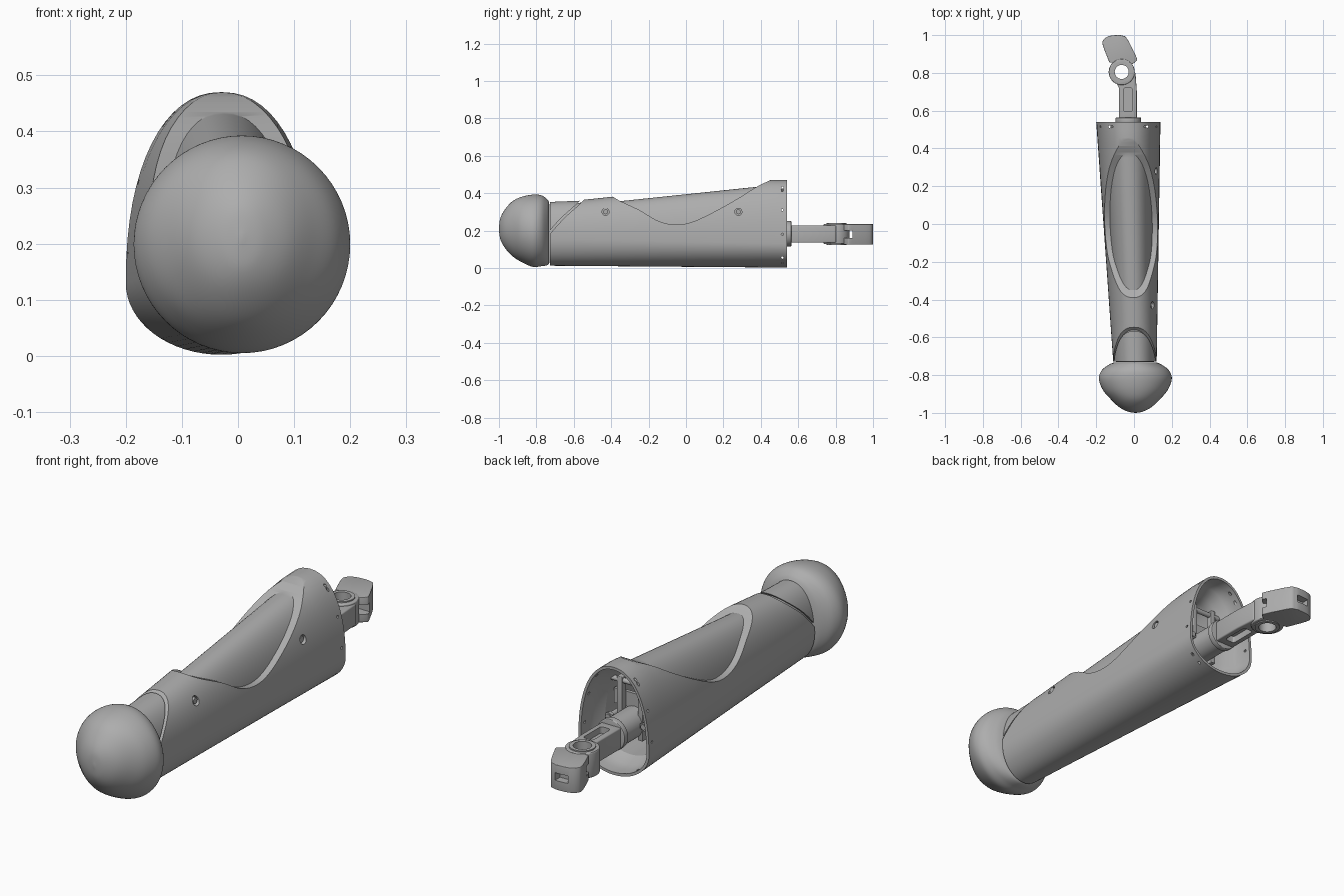
import bpy, bmesh, math
from mathutils import Vector

cube = bpy.data.objects.get("Cube")
if cube:
    bpy.data.objects.remove(cube)

grey = bpy.data.materials.new("plain_grey")
grey.use_nodes = True
COLOUR = (0.42, 0.42, 0.42, 1)
grey.diffuse_color = COLOUR
grey.node_tree.nodes["Principled BSDF"].inputs["Base Color"].default_value = COLOUR


def finish(name, bm):
    bmesh.ops.recalc_face_normals(bm, faces=bm.faces)
    mesh = bpy.data.meshes.new(name)
    bm.to_mesh(mesh)
    bm.free()
    mesh.materials.append(grey)
    ob = bpy.data.objects.new(name, mesh)
    bpy.context.collection.objects.link(ob)
    return ob


def spline(pts, steps=6):
    """Smooth curve through points of any dimension."""
    out = []
    for i in range(len(pts) - 1):
        quad = [pts[max(i - 1, 0)], pts[i], pts[i + 1], pts[min(i + 2, len(pts) - 1)]]
        for s in range(steps):
            t = s / steps
            out.append(tuple(
                b + 0.5 * t * (c - a + t * (2 * a - 5 * b + 4 * c - d + t * (3 * (b - c) + d - a)))
                for a, b, c, d in zip(*quad)))
    return out + [tuple(pts[-1])]


def loft(name, rings, power=2.0, sides=64):
    """Rings along y: (y, centre x, centre z, half width, depth below, height above)."""
    bm = bmesh.new()
    loops = []
    for y, cx, cz, w, down, up in rings:
        loop = []
        for k in range(sides):
            a = math.tau * k / sides
            c, s = math.cos(a), math.sin(a)
            p = 2 / power if s > 0 else 1
            x = math.copysign(abs(c) ** p, c)
            z = math.copysign(abs(s) ** p, s)
            loop.append(bm.verts.new((cx + w * x, y, cz + z * (up if s > 0 else down))))
        loops.append(loop)
    for a, b in zip(loops, loops[1:]):
        for k in range(sides):
            n = (k + 1) % sides
            bm.faces.new((a[k], a[n], b[n], b[k]))
    bm.faces.new(loops[0])
    bm.faces.new(loops[-1])
    return finish(name, bm)


def prism(name, pts, lo, hi, axis="x"):
    """Extrude a yz outline along x, or an xy outline along z."""
    bm = bmesh.new()
    place = (lambda p, h: (h, *p)) if axis == "x" else (lambda p, h: (*p, h))
    face = bm.faces.new([bm.verts.new(place(p, lo)) for p in pts])
    ext = bmesh.ops.extrude_face_region(bm, geom=[face])
    move = Vector(place((0, 0), hi - lo))
    bmesh.ops.translate(bm, vec=move, verts=[v for v in ext["geom"] if isinstance(v, bmesh.types.BMVert)])
    return finish(name, bm)


def box(name, lo, hi):
    return prism(name, [(lo[0], lo[1]), (hi[0], lo[1]), (hi[0], hi[1]), (lo[0], hi[1])], lo[2], hi[2], "z")


def rod(name, start, end, r, sides=32):
    a, b = Vector(start), Vector(end)
    bm = bmesh.new()
    bmesh.ops.create_cone(bm, cap_ends=True, segments=sides, radius1=r, radius2=r, depth=(b - a).length)
    bm.transform((b - a).to_track_quat("Z", "Y").to_matrix().to_4x4())
    bmesh.ops.translate(bm, vec=(a + b) / 2, verts=bm.verts)
    return finish(name, bm)


def apply(ob, mod):
    bpy.context.view_layer.objects.active = ob
    bpy.ops.object.modifier_apply(modifier=mod.name)


def combine(ob, other, how="DIFFERENCE", keep=False):
    mod = ob.modifiers.new("combine", "BOOLEAN")
    mod.operation, mod.object, mod.solver = how, other, "EXACT"
    apply(ob, mod)
    if not keep:
        bpy.data.objects.remove(other)


def soften(ob, width):
    mod = ob.modifiers.new("soften", "BEVEL")
    mod.width, mod.segments, mod.limit_method = width, 3, "ANGLE"
    apply(ob, mod)


def section(y, off=0.0):
    """Egg-shaped section of the tapered forearm, inset by off."""
    t = (y + 0.73) / 1.27
    left, right = -0.11 - 0.09 * t, 0.12 + 0.02 * t
    bottom, cz = 0.012 - 0.01 * t, 0.155 - 0.025 * t
    top = min(0.47, max(0.422 + 0.105 * y, 0.385 + 0.04 * y))
    return (y, (left + right) / 2, cz, (right - left) / 2 - off, cz - bottom - off, top - cz - off)


def tube(name, lo, hi, off, steps=20):
    ys = [lo + (hi - lo) * i / steps for i in range(steps + 1)]
    return loft(name, [section(y, off(y) if callable(off) else off) for y in ys], 2.2)


# Rounded knob at the front
knob_rings = [(-1.0, 0.003, 0.006, 0.21), (-0.993, 0.04, 0.055, 0.21), (-0.97, 0.085, 0.1, 0.21),
              (-0.93, 0.128, 0.145, 0.21), (-0.88, 0.171, 0.174, 0.206), (-0.82, 0.193, 0.193, 0.199),
              (-0.775, 0.178, 0.19, 0.199), (-0.745, 0.14, 0.178, 0.192), (-0.732, 0.11, 0.165, 0.188)]
loft("front_knob", [(y, 0.007, cz, w, h, h) for y, w, h, cz in spline(knob_rings)])

# Forearm shell with a saddle cut, recessed panel and hollow inside
shell = tube("forearm_shell", -0.728, 0.54, 0.0, 30)
saddle = spline([(-0.415, 0.4), (-0.36, 0.362), (-0.25, 0.31), (-0.15, 0.252), (-0.06, 0.232),
                 (0.03, 0.245), (0.15, 0.3), (0.28, 0.373), (0.38, 0.435), (0.47, 0.478)])
combine(shell, prism("saddle_cutter", saddle + [(0.47, 0.6), (-0.415, 0.6)], -0.4, 0.4))
combine(shell, tube("recessed_panel", -0.46, 0.44, 0.028), "UNION")
wall = lambda y: 0.042 - 0.03 * min(1, max(0, (y - 0.42) / 0.05))
combine(shell, tube("cavity", -0.7, 0.58, wall, 32))

# Slanted seam, front cuff and the sleeve below it
seam = spline([(-0.78, 0.13), (-0.73, 0.18), (-0.65, 0.268), (-0.55, 0.36), (-0.52, 0.42)])
wedge = seam + [(-0.52, 0.6), (-0.78, 0.6)]
combine(shell, prism("seam_cutter", wedge, -0.4, 0.4))
cuff = tube("front_cuff", -0.728, -0.5, 0.003)
combine(cuff, prism("cuff_cutter", [(y - 0.016, z) for y, z in wedge], -0.4, 0.4), "INTERSECT")
tube("inner_sleeve", -0.731, -0.46, 0.014)

# Side screw holes and small fixing holes around the rear rim
for i, (y, x) in enumerate(((-0.43, 0.1), (0.28, 0.115))):
    combine(shell, rod("hole", (x - 0.02, y, 0.3), (0.3, y, 0.3), 0.019))
    rod(f"side_screw_{i + 1}", (x - 0.03, y, 0.3), (x - 0.004, y, 0.3), 0.013)
for z in (0.055, 0.18, 0.31, 0.43):
    combine(shell, rod("hole", (-0.4, 0.515, z), (0.4, 0.515, z), 0.006, 12))
for x in (-0.13, 0.07):
    combine(shell, rod("hole", (x, 0.515, -0.2), (x, 0.515, 0.6), 0.006, 12))

# Drive housing inside the shell and its rear collar
MX, MZ = -0.03, 0.183
rod("drive_housing", (MX, 0.05, MZ), (MX, 0.545, MZ), 0.062, 48)
collar = rod("rear_collar", (MX, 0.535, MZ), (MX, 0.563, MZ), 0.068, 48)
soften(collar, 0.004)

# Inner bracket, crossbar and tie rods
for side in (-1, 1):
    label = "left" if side > 0 else "right"
    post = box(f"bracket_post_{label}", (MX + side * 0.05 - 0.012, 0.4, 0.12), (MX + side * 0.05 + 0.012, 0.43, 0.375))
    soften(post, 0.003)
    rod(f"tie_rod_{label}", (MX + side * 0.085, 0.1, 0.2), (MX + side * 0.085, 0.46, 0.2), 0.012)
    rod(f"tie_nut_{label}", (MX + side * 0.085, 0.44, 0.2), (MX + side * 0.085, 0.455, 0.2), 0.02, 6)
rod("crossbar", (MX - 0.105, 0.415, 0.355), (MX + 0.105, 0.415, 0.355), 0.011)
box("bracket_plate", (MX - 0.1, 0.38, 0.235), (MX + 0.1, 0.395, 0.3))
bulkhead = tube("inner_bulkhead", 0.0, 0.02, 0.04, 1)

# Wrist arm with a long slot, bending into the joint ring
JX, JY = -0.065, 0.805
arm = prism("wrist_arm", [(-0.08, 0.555), (0.015, 0.555), (0.015, 0.7), (0.008, 0.8),
                          (-0.06, 0.83), (-0.11, 0.78), (-0.08, 0.72)], 0.135, 0.228, "z")
soften(arm, 0.006)
slot = prism("slot_cutter", [(-0.055, 0.595), (-0.008, 0.595), (-0.008, 0.72), (-0.055, 0.72)], 0.05, 0.3, "z")
soften(slot, 0.01)
combine(arm, slot)
box("slot_web", (-0.06, 0.58, 0.165), (-0.003, 0.73, 0.2))

# Gripping block beyond the joint, with an end notch
block = prism("end_block", spline([(-0.13, 0.855), (-0.165, 0.945), (-0.162, 0.975), (-0.135, 0.994),
                                   (-0.09, 1.0), (-0.06, 0.997), (-0.036, 0.98), (0.012, 0.885),
                                   (0.014, 0.865), (-0.01, 0.845)], 4), 0.125, 0.234, "z")
soften(block, 0.006)
combine(block, box("notch_cutter", (-0.13, 0.965, 0.165), (-0.07, 1.1, 0.198)))
combine(block, box("gap_cutter", (-0.2, 0.8, 0.16), (0.1, 0.89, 0.2)))

# Joint ring with a raised lip and an open bore
ring = rod("joint_ring", (JX, JY, 0.127), (JX, JY, 0.236), 0.069, 48)
soften(ring, 0.005)
combine(ring, rod("lip", (JX, JY, 0.122), (JX, JY, 0.241), 0.053, 48), "UNION")
for ob in (ring, arm, block):
    combine(ob, rod("bore", (JX, JY, 0), (JX, JY, 0.4), 0.037 if ob is ring else 0.06, 48))

# Smooth shading that keeps the sharp edges
bpy.ops.object.select_all(action="DESELECT")
for ob in bpy.context.scene.objects:
    if ob.type == "MESH":
        ob.select_set(True)
        bpy.context.view_layer.objects.active = ob
bpy.ops.object.shade_smooth_by_angle(angle=math.radians(30))
